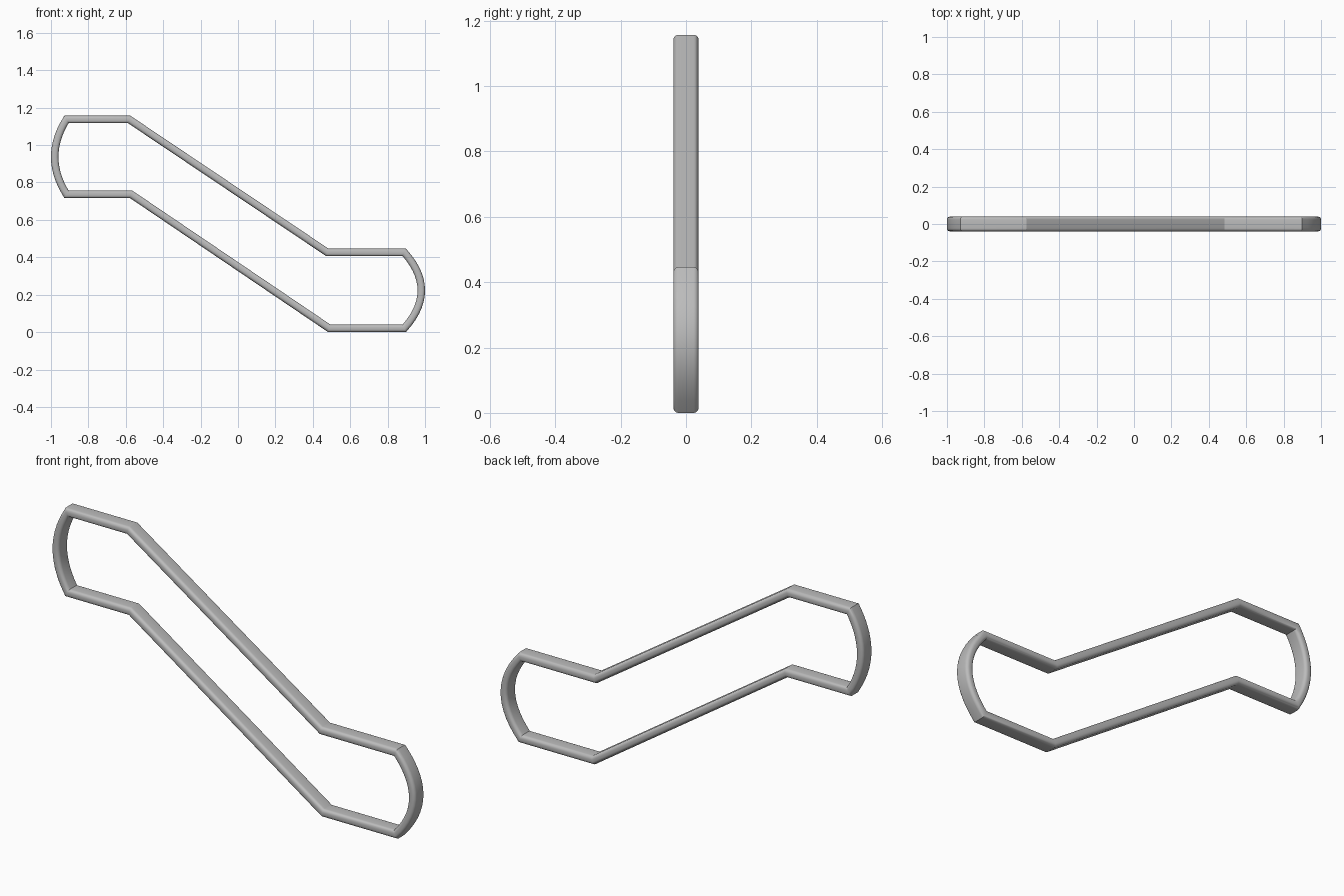
import bpy, bmesh, math
from mathutils import Vector

if "Cube" in bpy.data.objects:
    bpy.data.objects.remove(bpy.data.objects["Cube"])

HALF_Y, HALF_T, R = 0.039, 0.02, 0.016   # section half depth, half thickness, corner radius


def bowed_end(a, b, bulge, n=14):
    """Parabolic bow from a to b (x, z), pushed sideways by bulge."""
    pts = []
    for i in range(n + 1):
        t = i / n
        p = Vector(a).lerp(Vector(b), t)
        p.x += bulge * 4 * t * (1 - t)
        pts.append(p)
    return pts


def rounded_section(n=5):
    """Rounded rectangle: (in-plane offset, y)."""
    pts = []
    corners = ((1, 1), (-1, 1), (-1, -1), (1, -1))
    for k, (sx, sy) in enumerate(corners):
        for i in range(n + 1):
            a = math.pi / 2 * (k + i / n)
            pts.append((sx * (HALF_T - R) + R * math.cos(a),
                        sy * (HALF_Y - R) + R * math.sin(a)))
    return pts


# Closed centre line in the x-z plane
path = [Vector((-0.582, 1.137)), Vector((0.478, 0.426))]
path += bowed_end((0.889, 0.426), (0.889, 0.02), 0.091)
path += [Vector((0.488, 0.02)), Vector((-0.572, 0.737))]
path += bowed_end((-0.917, 0.737), (-0.917, 1.137), -0.063)

# Sweep the section round the loop with mitred corners
bm = bmesh.new()
section = rounded_section()
rings = []
for i, p in enumerate(path):
    d0 = (p - path[i - 1]).normalized()
    d1 = (path[(i + 1) % len(path)] - p).normalized()
    n0, n1 = Vector((-d0.y, d0.x)), Vector((-d1.y, d1.x))
    miter = (n0 + n1) / (1 + n0.dot(n1))
    rings.append([bm.verts.new((p.x + miter.x * u, y, p.y + miter.y * u))
                  for u, y in section])
m = len(section)
for i, ring in enumerate(rings):
    nxt = rings[(i + 1) % len(rings)]
    for j in range(m):
        k = (j + 1) % m
        bm.faces.new((ring[j], ring[k], nxt[k], nxt[j]))
bmesh.ops.recalc_face_normals(bm, faces=bm.faces)

mesh = bpy.data.meshes.new("handle_frame")
bm.to_mesh(mesh)
bm.free()
frame = bpy.data.objects.new("handle_frame", mesh)
bpy.context.collection.objects.link(frame)

# Plain grey finish
grey = bpy.data.materials.new("grey")
grey.diffuse_color = (0.5, 0.5, 0.5, 1)
grey.use_nodes = True
grey.node_tree.nodes["Principled BSDF"].inputs["Base Color"].default_value = grey.diffuse_color
mesh.materials.append(grey)

bpy.context.view_layer.objects.active = frame
frame.select_set(True)
bpy.ops.object.shade_smooth_by_angle(angle=math.radians(30))
